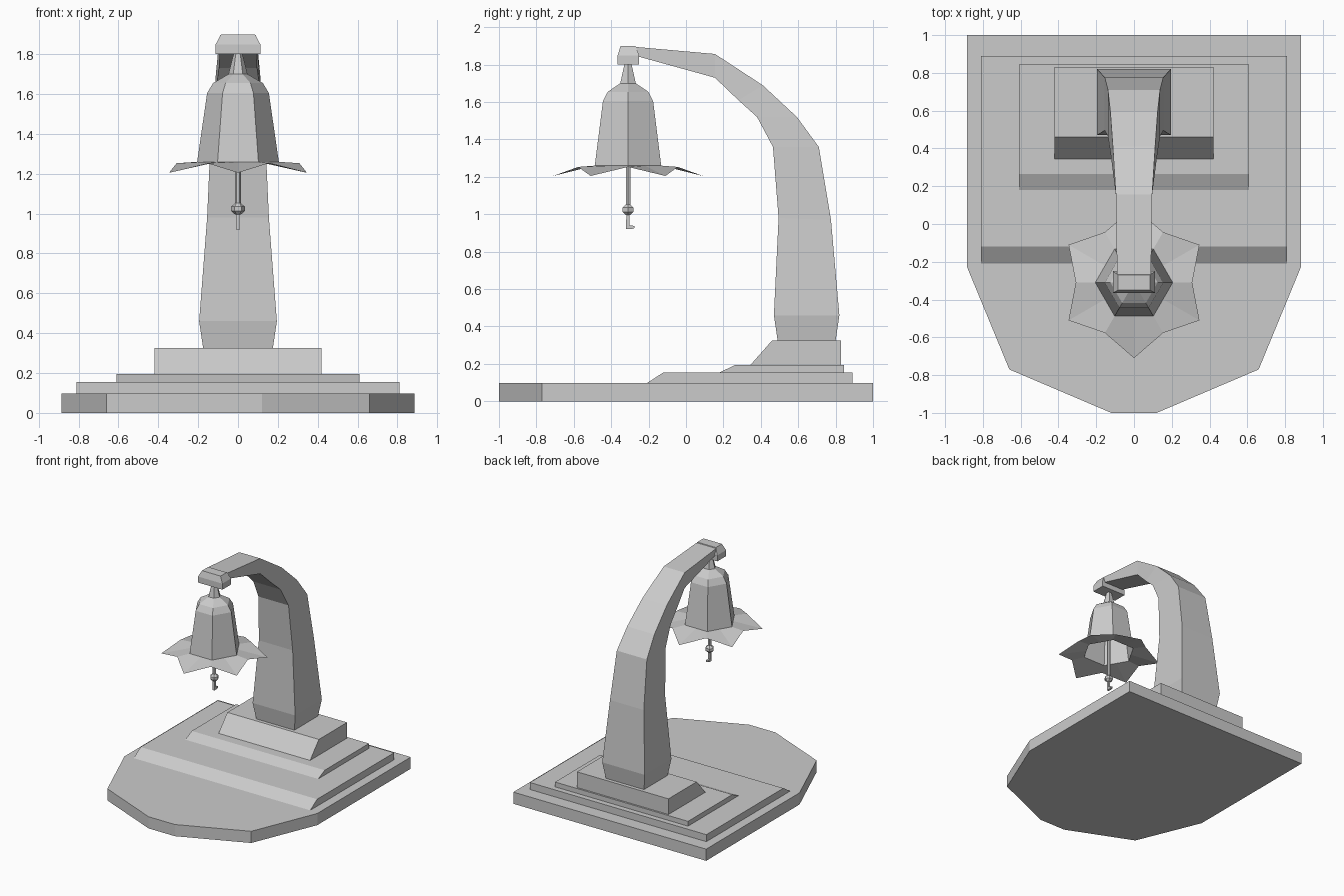
import bpy
import bmesh
from math import cos, sin, pi

cube = bpy.data.objects.get("Cube")
if cube:
    bpy.data.objects.remove(cube, do_unlink=True)

grey = bpy.data.materials.new("stone_grey")
grey.use_nodes = True
colour = (0.6, 0.6, 0.6, 1)
grey.diffuse_color = colour
grey.node_tree.nodes["Principled BSDF"].inputs["Base Color"].default_value = colour

BELL_Y = -0.31


def loft(name, rings, caps=True):
    """Join equal-sized closed rings of points into a faceted skin."""
    bm = bmesh.new()
    loops = [[bm.verts.new(p) for p in ring] for ring in rings]
    n = len(loops[0])
    for a, b in zip(loops, loops[1:]):
        for i in range(n):
            j = (i + 1) % n
            bm.faces.new((a[i], a[j], b[j], b[i]))
    if caps:
        bm.faces.new(loops[0][::-1])
        bm.faces.new(loops[-1])
    bmesh.ops.recalc_face_normals(bm, faces=bm.faces)
    mesh = bpy.data.meshes.new(name)
    bm.to_mesh(mesh)
    bm.free()
    mesh.materials.append(grey)
    obj = bpy.data.objects.new(name, mesh)
    bpy.context.collection.objects.link(obj)
    return obj


def side_prism(name, profile, half_width):
    """Extrude a (y, z) profile evenly to both sides."""
    return loft(name, [[(x, y, z) for y, z in profile] for x in (-half_width, half_width)])


def hexagon(radius, z):
    return [(radius * cos(k * pi / 3), BELL_Y + radius * sin(k * pi / 3), z) for k in range(6)]


def rect(half_width, y0, y1, z):
    return [(-half_width, y0, z), (half_width, y0, z), (half_width, y1, z), (-half_width, y1, z)]


# Base plate with a tapered front
half = [(0.885, 1), (0.885, -0.225), (0.66, -0.77), (0.12, -1)]
outline = half + [(-x, y) for x, y in reversed(half)]
loft("base_plate", [[(x, y, z) for x, y in outline] for z in (0, 0.097)])

# Stepped plinth with sloping front edges: half width, front foot, front top, back, z range
tiers = [("lower_step", 0.81, -0.21, -0.12, 0.89, 0.097, 0.155),
         ("middle_step", 0.61, 0.18, 0.265, 0.845, 0.155, 0.195),
         ("upper_step", 0.42, 0.345, 0.46, 0.83, 0.195, 0.325)]
for name, w, foot, top, back, z0, z1 in tiers:
    side_prism(name, [(foot, z0), (top, z1), (back, z1), (back, z0)], w)

# Curved arm: inner y, z, outer y, z, half width
stations = [(0.49, 0.325, 0.80, 0.325, 0.175),
            (0.47, 0.46, 0.82, 0.46, 0.195),
            (0.495, 0.98, 0.775, 0.97, 0.155),
            (0.465, 1.36, 0.71, 1.36, 0.138),
            (0.38, 1.52, 0.593, 1.52, 0.125),
            (0.28, 1.61, 0.41, 1.69, 0.112),
            (0.155, 1.73, 0.155, 1.857, 0.096),
            (-0.25, 1.842, -0.25, 1.893, 0.09),
            (-0.31, 1.855, -0.31, 1.898, 0.085)]
loft("arm", [[(-w, yi, zi), (w, yi, zi), (w, yo, zo), (-w, yo, zo)]
             for yi, zi, yo, zo, w in stations])
loft("arm_tip", [rect(0.112, -0.365, -0.25, 1.80),
                 rect(0.112, -0.365, -0.25, 1.85),
                 rect(0.085, -0.35, -0.27, 1.90)])

# Six-sided bell, open below, with its hanger
loft("bell", [hexagon(r, z) for r, z in
              ((0.205, 1.26), (0.155, 1.605), (0.125, 1.655), (0.048, 1.70))], caps=False)
loft("bell_hanger", [hexagon(0.048, 1.70), hexagon(0.02, 1.81)])

# Flared star-shaped brim: notches line up with the bell corners
inner, outer = [], []
for k in range(12):
    a = k * pi / 6
    tip = k % 2
    r_in = 0.205 * (cos(pi / 6) if tip else 1)
    r_out, z_out = (0.40, 1.205) if tip else (0.308, 1.253)
    inner.append((r_in * cos(a), BELL_Y + r_in * sin(a), 1.26))
    outer.append((r_out * cos(a), BELL_Y + r_out * sin(a), z_out))
loft("bell_brim", [outer, inner], caps=False)

# Clapper rod, ball and hooked pull
loft("clapper_rod", [hexagon(0.014, 1.04), hexagon(0.014, 1.69)])
loft("clapper_ball", [hexagon(r, z) for r, z in
                      ((0.014, 0.995), (0.034, 1.013), (0.034, 1.035), (0.014, 1.053))])
side_prism("clapper_hook", [(-0.322, 0.92), (-0.295, 0.92), (-0.275, 0.926), (-0.275, 0.938),
                            (-0.302, 0.94), (-0.302, 1.0), (-0.318, 1.0)], 0.009)
